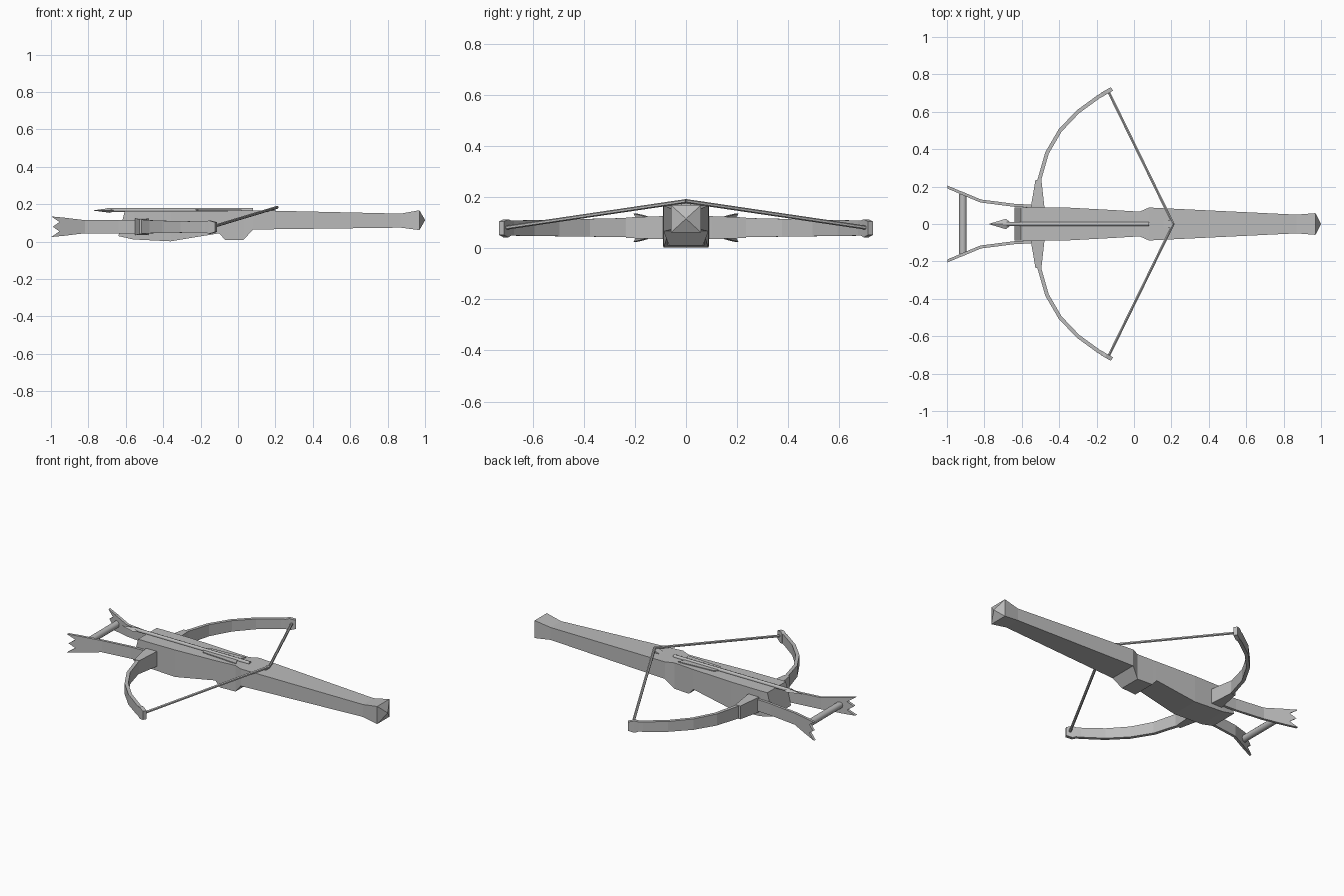
import bpy, bmesh
from mathutils import Vector

cube = bpy.data.objects.get("Cube")
if cube:
    bpy.data.objects.remove(cube)

grey = bpy.data.materials.new("plain_grey")
grey.use_nodes = True
grey.diffuse_color = (0.5, 0.5, 0.5, 1)
grey.node_tree.nodes["Principled BSDF"].inputs["Base Color"].default_value = (0.5, 0.5, 0.5, 1)


def finish(name, bm, smooth=False):
    bmesh.ops.recalc_face_normals(bm, faces=bm.faces)
    mesh = bpy.data.meshes.new(name)
    bm.to_mesh(mesh)
    bm.free()
    mesh.materials.append(grey)
    for p in mesh.polygons:
        p.use_smooth = smooth and len(p.vertices) == 4
    obj = bpy.data.objects.new(name, mesh)
    bpy.context.collection.objects.link(obj)
    return obj


def loft(name, rings, smooth=False):
    """Skin a row of equal-sized rings and cap both ends."""
    bm = bmesh.new()
    rows = [[bm.verts.new(p) for p in ring] for ring in rings]
    n = len(rows[0])
    for a, b in zip(rows, rows[1:]):
        for i in range(n):
            j = (i + 1) % n
            bm.faces.new((a[i], a[j], b[j], b[i]))
    bm.faces.new(rows[0])
    bm.faces.new(rows[-1])
    return finish(name, bm, smooth)


def rod(name, a, b, radius, sides=8):
    a, b = Vector(a), Vector(b)
    d = b - a
    bm = bmesh.new()
    bmesh.ops.create_cone(bm, cap_ends=True, segments=sides, radius1=radius,
                          radius2=radius, depth=d.length)
    bm.transform(d.to_track_quat('Z', 'Y').to_matrix().to_4x4())
    bmesh.ops.translate(bm, verts=bm.verts, vec=(a + b) / 2)
    return finish(name, bm, sides > 6)


def strip(name, side, stations, half):
    """Upright band along (x, y, z low, z high) stations."""
    rings = []
    for i, (x, y, lo, hi) in enumerate(stations):
        p, q = stations[max(i - 1, 0)], stations[min(i + 1, len(stations) - 1)]
        d = Vector((q[0] - p[0], q[1] - p[1])).normalized()
        nx, ny = -d.y * half, d.x * half
        rings.append([(x + nx, side * (y + ny), lo), (x - nx, side * (y - ny), lo),
                      (x - nx, side * (y - ny), hi), (x + nx, side * (y + ny), hi)])
    return loft(name, rings)


# Stock: x low, x high, half width, z low, z high
sections = [(-0.64, -0.605, 0.088, 0.03, 0.165), (-0.56, -0.56, 0.09, 0.012, 0.165),
            (-0.36, -0.36, 0.088, 0.002, 0.165), (-0.1, -0.1, 0.074, 0.045, 0.165),
            (-0.07, -0.07, 0.072, 0.01, 0.165), (0.03, 0.03, 0.066, 0.01, 0.167),
            (0.08, 0.08, 0.088, 0.065, 0.168), (0.87, 0.87, 0.05, 0.075, 0.15),
            (0.97, 0.97, 0.058, 0.062, 0.168), (1.0, 1.0, 0.001, 0.114, 0.116)]
loft("stock", [[(xl, -w, lo), (xl, w, lo), (xh, w, hi), (xh, -w, hi)]
               for xl, xh, w, lo, hi in sections])

# String catch
loft("string_catch", [[(0.14, s * 0.02, 0.16), (0.2, s * 0.02, 0.16),
                       (0.2, s * 0.02, 0.18)] for s in (-1, 1)])

# Bolt with flat head and vanes
rod("bolt_shaft", (-0.7, 0, 0.169), (0.08, 0, 0.169), 0.011)
head = [(-0.775, 0.001), (-0.685, 0.028), (-0.66, 0.008)]
loft("bolt_head", [[(x, -w, 0.167), (x, 0, 0.167 - w * 0.45),
                    (x, w, 0.167), (x, 0, 0.167 + w * 0.45)] for x, w in head])

for side, label in ((1, "back"), (-1, "front")):
    vane = [(-0.23, 0.005), (-0.21, 0.032), (0.02, 0.048), (0.0, 0.005)]
    loft(f"bolt_vane_{label}", [[(x, side * y, z) for x, y in vane]
                                for z in (0.166, 0.171)])

    # Bow socket and limb
    socket = [(0.07, -0.55, -0.478, 0.035, 0.125), (0.1, -0.55, -0.48, 0.035, 0.125),
              (0.235, -0.527, -0.495, 0.04, 0.12)]
    loft(f"bow_socket_{label}", [[(a, side * y, lo), (b, side * y, lo),
                                  (b, side * y, hi), (a, side * y, hi)]
                                 for y, a, b, lo, hi in socket])
    limb = [(-0.512, 0.2), (-0.505, 0.24), (-0.465, 0.38), (-0.395, 0.5),
            (-0.3, 0.6), (-0.19, 0.68), (-0.155, 0.7)]
    strip(f"bow_limb_{label}", side,
          [(x, y, 0.04 + 0.013 * y, 0.123 - 0.022 * y) for x, y in limb], 0.01)
    strip(f"limb_tip_{label}", side,
          [(-0.17, 0.692, 0.05, 0.107), (-0.15, 0.704, 0.042, 0.113),
           (-0.118, 0.722, 0.052, 0.104)], 0.011)

    # Bowstring half
    rod(f"bowstring_{label}", (-0.135, side * 0.705, 0.08), (0.21, 0, 0.184), 0.008, 6)

    # Stirrup arm with toothed end
    strip(f"stirrup_arm_{label}", side,
          [(-0.54, 0.095, 0.045, 0.115), (-0.64, 0.1, 0.045, 0.115),
           (-0.82, 0.123, 0.045, 0.115), (-0.93, 0.169, 0.032, 0.128)], 0.008)
    teeth = [(-0.925, 0.032), (-0.998, 0.025), (-0.955, 0.055), (-0.99, 0.08),
             (-0.955, 0.105), (-0.998, 0.135), (-0.925, 0.128)]
    loft(f"stirrup_teeth_{label}",
         [[(x, side * (0.169 - (x + 0.93) * 0.42 + o), z) for x, z in teeth]
          for o in (-0.008, 0.008)])

# Stirrup crossbar
rod("stirrup_crossbar", (-0.915, -0.16, 0.08), (-0.915, 0.16, 0.08), 0.02, 12)
